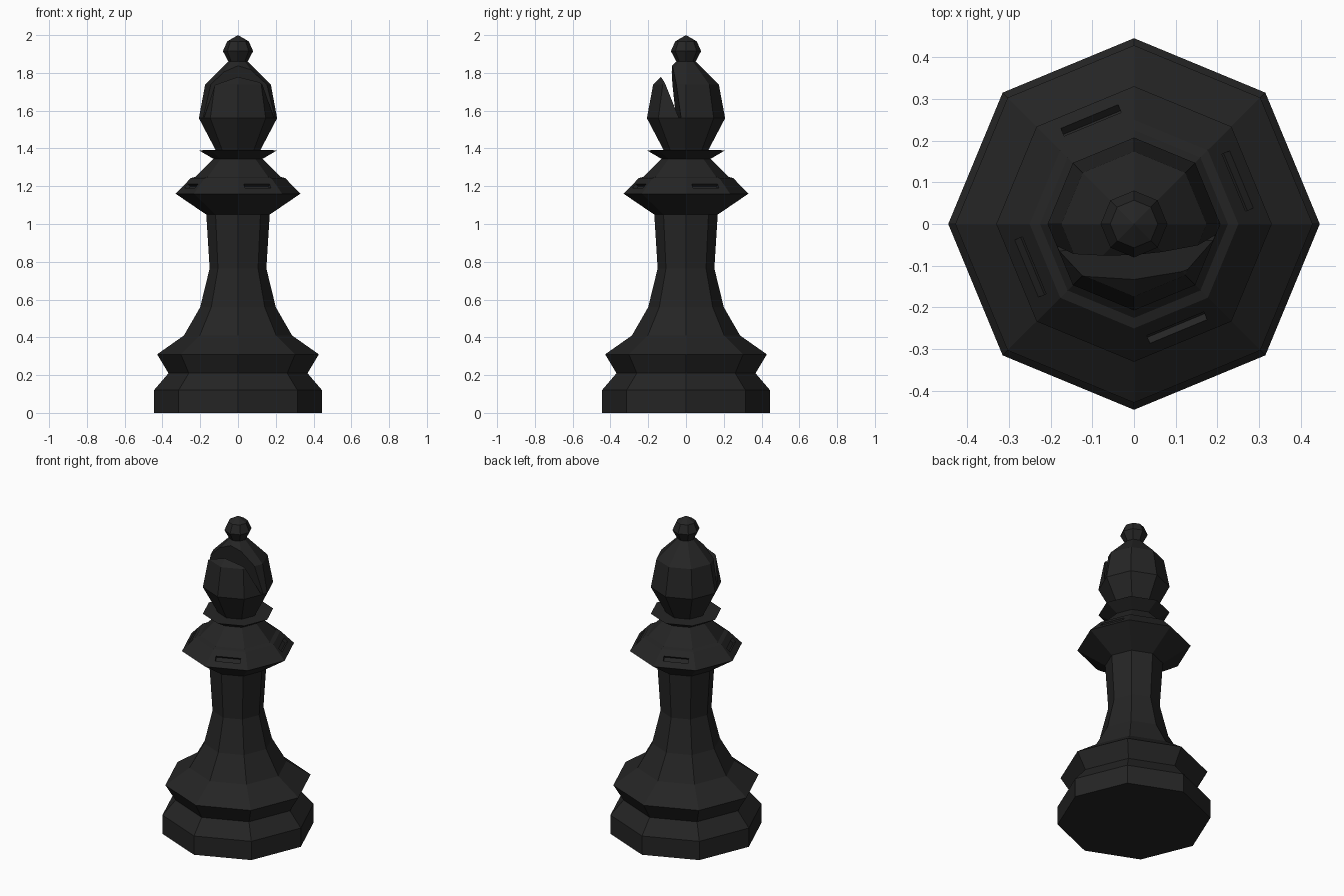
import bpy, bmesh
from math import cos, sin, pi, radians, atan2
from mathutils import Matrix

if "Cube" in bpy.data.objects:
    bpy.data.objects.remove(bpy.data.objects["Cube"])

SIDES = 8
mat = bpy.data.materials.new("black")
mat.diffuse_color = (0.018, 0.018, 0.018, 1)
mat.use_nodes = True
mat.node_tree.nodes["Principled BSDF"].inputs["Base Color"].default_value = mat.diffuse_color


def finish(name, bm):
    bmesh.ops.recalc_face_normals(bm, faces=bm.faces)
    me = bpy.data.meshes.new(name)
    bm.to_mesh(me)
    bm.free()
    ob = bpy.data.objects.new(name, me)
    bpy.context.collection.objects.link(ob)
    me.materials.append(mat)
    return ob


def lathe(name, profile):
    """Closed eight-sided solid from (radius, z) points; radius 0 makes a tip."""
    bm = bmesh.new()
    rings = []
    for r, z in profile:
        if r == 0:
            rings.append([bm.verts.new((0, 0, z))] * SIDES)
        else:
            rings.append([bm.verts.new((r * cos(2 * pi * i / SIDES), r * sin(2 * pi * i / SIDES), z))
                          for i in range(SIDES)])
    for a, b in zip(rings, rings[1:]):
        for i in range(SIDES):
            j = (i + 1) % SIDES
            bm.faces.new(list(dict.fromkeys((a[i], a[j], b[j], b[i]))))
    for ring in (rings[0], rings[-1]):
        if ring[0] is not ring[1]:
            bm.faces.new(ring)
    return finish(name, bm)


def cut(target, cutter):
    cutter.hide_render = True
    cutter.hide_set(True)
    mod = target.modifiers.new("cut", 'BOOLEAN')
    mod.operation = 'DIFFERENCE'
    mod.solver = 'EXACT'
    mod.object = cutter
    bpy.context.view_layer.objects.active = target
    bpy.ops.object.modifier_apply(modifier=mod.name)
    bpy.data.objects.remove(cutter, do_unlink=True)


# base, stem, collar and neck disc in one turned body
body = lathe("body", [
    (0.445, 0), (0.445, 0.12), (0.368, 0.21), (0.428, 0.31), (0.286, 0.41),
    (0.2, 0.56), (0.15, 0.765), (0.168, 1.05), (0.33, 1.16), (0.25, 1.243),
    (0.225, 1.25), (0.13, 1.345), (0.207, 1.39), (0.115, 1.392)])

# four slots on alternate sloped collar facets
bm = bmesh.new()
tilt = atan2(0.074, 0.083)
for k in range(4):
    m = (Matrix.Rotation(radians(22.5 + 90 * k), 4, 'Z')
         @ Matrix.Translation((0.268, 0, 1.2))
         @ Matrix.Rotation(-atan2(0.074, 0.083), 4, 'Y')
         @ Matrix.Diagonal((0.04, 0.148, 0.03, 1)))
    bmesh.ops.create_cube(bm, size=1, matrix=m)
cut(body, finish("slot_cutter", bm))

# head with slanted wedge notch
head = lathe("head", [(0.115, 1.385), (0.207, 1.56), (0.174, 1.738), (0.05, 1.862)])
bm = bmesh.new()
rot = Matrix.Rotation(radians(4), 4, 'Z')
section = [(-0.052, 1.565), (-0.04, 1.565), (-0.082, 1.9), (-0.178, 1.9)]
ends = [[bm.verts.new(rot @ Matrix.Translation((x, y, z)).translation) for y, z in section]
        for x in (-0.4, 0.4)]
for e in ends:
    bm.faces.new(e)
for i in range(4):
    j = (i + 1) % 4
    bm.faces.new((ends[0][i], ends[0][j], ends[1][j], ends[1][i]))
cut(head, finish("notch_cutter", bm))

# finial on top
lathe("finial", [(0.048, 1.855), (0.08, 1.915), (0.057, 1.967), (0, 2.0)])
